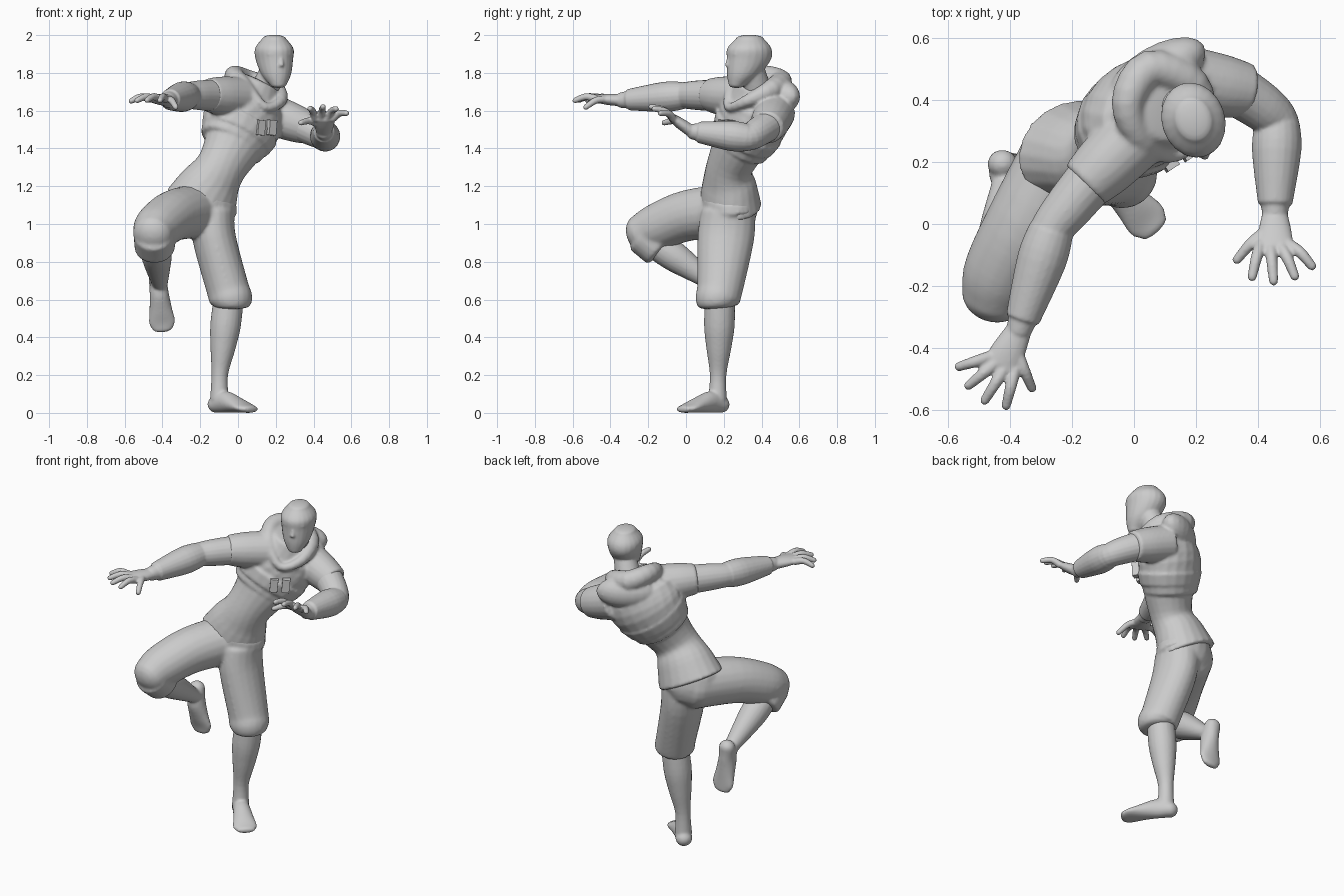
import bpy, bmesh, math
from mathutils import Vector as V

if "Cube" in bpy.data.objects:
    bpy.data.objects.remove(bpy.data.objects["Cube"])

X, Z = V((1, 0, 0)), V((0, 0, 1))


def spline(g, i, t):
    """Catmull-Rom blend of control rows i and i + 1."""
    p, q, r, s = g(i - 1), g(i), g(i + 1), g(i + 2)
    return [b + t/2*(c - a + t*(2*a - 5*b + 4*c - d + t*(3*(b - c) + d - a))) for a, b, c, d in zip(p, q, r, s)]


def loft(name, pts, ref=X, yaw=None, closed=False, flat=False, cap=0.6, seg=20, sub=4):
    """Smooth tube through (x, y, z, half width along ref[, half depth]); yaw turns ref from start to end."""
    pts = [tuple(p) + tuple(p[3:4]) * (5 - len(p)) for p in pts]
    n = len(pts)
    g = (lambda k: pts[k % n]) if closed else (lambda k: pts[min(max(k, 0), n - 1)])
    dense = [spline(g, i, k / sub) for i in range(n if closed else n - 1) for k in range(sub)]
    if not closed:
        dense.append(pts[-1])
    m, rings = len(dense), []
    for i, p in enumerate(dense):
        a, b = (dense[i-1], dense[(i+1) % m]) if closed else (dense[max(i-1, 0)], dense[min(i+1, m-1)])
        t = Z if flat else (V(b[:3]) - V(a[:3])).normalized()
        s = ref
        if yaw:
            y = math.radians(yaw[0] + (yaw[1] - yaw[0]) * i / (m - 1))
            s = V((math.cos(y), math.sin(y), 0))
        s = (s - t * s.dot(t)).normalized()
        rings.append((V(p[:3]), t, s, t.cross(s), p[3], p[4]))

    def ends(ring, sign):
        c, t, s, d, a, b = ring
        angles = [k * math.pi / 9 for k in range(1, 5)]
        return [(c + t*sign*cap*min(a, b)*math.sin(q), t, s, d, a*math.cos(q), b*math.cos(q)) for q in angles]
    if not closed:
        rings = ends(rings[0], -1)[::-1] + rings + ends(rings[-1], 1)
    bm = bmesh.new()
    turn = [k * math.tau / seg for k in range(seg)]
    vs = [[bm.verts.new(c + s*a*math.cos(q) + d*b*math.sin(q)) for q in turn] for c, t, s, d, a, b in rings]
    for u, w in zip(vs, vs[1:] + (vs[:1] if closed else [])):
        for k in range(seg):
            bm.faces.new((u[k-1], u[k], w[k], w[k-1]))
    if not closed:
        bm.faces.new(vs[0])
        bm.faces.new(vs[-1])
    bmesh.ops.recalc_face_normals(bm, faces=bm.faces)
    me = bpy.data.meshes.new(name)
    bm.to_mesh(me)
    ob = bpy.data.objects.new(name, me)
    bpy.context.collection.objects.link(ob)
    return ob


def limb(name, joints, profile, **kw):
    """Tube along straight bones; profile pairs are (bone position, radius)."""
    def at(t):
        i = min(int(t), len(joints) - 2)
        return V(joints[i]).lerp(V(joints[i + 1]), t - i)
    return loft(name, [(*at(t), r) for t, r in profile], **kw)


def ball(name, loc, size, yaw=0):
    bpy.ops.mesh.primitive_uv_sphere_add(segments=20, ring_count=12, location=loc, rotation=(0, 0, math.radians(yaw)))
    ob = bpy.context.object
    ob.name, ob.scale = name, size
    return ob


def fuse(name, parts, voxel, smooth=4):
    """Join overlapping parts into one continuous smooth surface."""
    bpy.ops.object.select_all(action='DESELECT')
    for o in parts:
        o.select_set(True)
    bpy.context.view_layer.objects.active = parts[0]
    bpy.ops.object.transform_apply(location=True, rotation=True, scale=True)
    bpy.ops.object.join()
    ob = bpy.context.object
    ob.name = name
    r = ob.modifiers.new("Fuse", 'REMESH')
    r.mode, r.voxel_size, r.use_smooth_shade = 'VOXEL', voxel, True
    s = ob.modifiers.new("Soften", 'SMOOTH')
    s.factor, s.iterations = 0.5, smooth


def hand(wrist, forward, back, turn):
    """Palm with a thumb and four fingers fanned out from the wrist."""
    w, f, n = V(wrist), V(forward).normalized(), V(back).normalized()
    a = n.cross(f) * turn
    parts = [loft("palm", [(*w, .042, .032), (*(w + f*.07), .055, .03), (*(w + f*.125), .06, .023)], ref=a)]
    for i, length in enumerate((.19, .245, .25, .24, .225)):
        q = math.radians(-40 if i == 0 else i*16.5 - 34)
        tip = w + (f*math.cos(q) + a*math.sin(q))*length - n*(.045 if i == 0 else .015)
        base = w + f*.07 - a*.032 if i == 0 else w + f*.12 + a*(i - 2.5)*.031
        mid = base.lerp(tip, .5) + n*.016
        parts.append(loft("finger", [(*base, .021), (*mid, .019), (*tip, .0155)], ref=a, seg=10, cap=1))
    return parts


def arm(name, joints, forward, back, turn):
    """Bare arm, gauntlet and hand along root, shoulder, elbow, wrist."""
    fuse(name, [limb("skin", joints, [(.8, .085), (1.5, .078), (2, .07), (2.3, .074), (3, .041)], ref=Z),
                limb("gauntlet", joints, [(2, .073), (2.3, .08), (2.88, .056)], ref=Z, cap=.1)]
         + hand(joints[-1], forward, back, turn), .006)


def lower_leg(name, knee, ankle, heel, forward, up):
    """Calf and bare foot; heel is the sole point under the heel."""
    h, f, u = V(heel), V(forward).normalized(), V(up)
    profile = ((0, .045, .048), (.07, .058, .05), (.16, .042, .06), (.23, .026, .07), (.265, .02, .055))
    fuse(name, [limb("calf", [knee, ankle, h + u*.07 + f*.025], [(0, .08), (.35, .081), (.65, .066), (1, .044), (2, .05)]),
                loft("foot", [(*(h + f*d + u*r), r, w) for d, r, w in profile], ref=u, cap=1)], .008)


# Masked head: profile rows are height, forward offset, half width, half depth
yaw = 18
f = V((math.sin(math.radians(yaw)), -math.cos(math.radians(yaw)), 0))
side = V((-f.y, f.x, 0))
hc = V((.192, .335, 0))
rows = ((1.735, .07, .042, .042), (1.79, .035, .077, .086), (1.87, .002, .097, .119),
        (1.93, 0, .1, .119), (1.98, -.003, .063, .076))
fp = hc + f*.112
head = [loft("skull", [(*(hc + f*o + Z*z), a, b) for z, o, a, b in rows], yaw=(yaw, yaw), flat=True, cap=.35),
        loft("neck", [(.12, .39, 1.66, .08), (.185, .35, 1.82, .065)]),
        loft("nose", [(*(fp + Z*1.88), .011), (*(fp + f*.007 + Z*1.84), .016)]),
        ball("mouth", fp - f*.018 + Z*1.785, (.034, .022, .022), yaw)]
for s in (-1, 1):
    head.append(ball("brow", fp - f*.022 + side*s*.036 + Z*1.898, (.036, .022, .011), yaw + s*20))
fuse("masked_head", head, .007)

# Tunic: body, vest, band, sleeves, hood roll and hanging hood
right = ((0, .28, 1.67), (-.155, .13, 1.683), (-.267, -.02, 1.68), (-.372, -.345, 1.655))
left = ((.15, .47, 1.59), (.365, .43, 1.51), (.463, .325, 1.457), (.455, .03, 1.49))
sleeve = ((0, .11), (.6, .103), (1, .089))
body = ((-.2, .235, 1.1, .197, .162), (-.15, .23, 1.2, .168, .143), (-.09, .23, 1.3, .135, .12),
        (-.02, .285, 1.43, .165, .14), (.05, .36, 1.6, .215, .165), (.12, .37, 1.75, .11, .1))
vest = ((-.035, .285, 1.42, .182, .152), (.03, .355, 1.56, .222, .178), (.07, .37, 1.65, .205, .16))
hood = ((.05, .5, 1.755, .062), (-.02, .39, 1.785, .053), (.03, .265, 1.735, .042),
        (.14, .225, 1.62, .024), (.225, .32, 1.65, .032), (.19, .45, 1.71, .055))
fuse("hooded_tunic", [
    loft("body", body, yaw=(14, 34), cap=.1),
    loft("vest", vest, yaw=(30, 34), cap=.2),
    loft("chest_band", [(-.014, .302, 1.455, .2, .168), (.012, .332, 1.515, .221, .182)], yaw=(31, 33), cap=.1),
    limb("right_sleeve", right, sleeve, ref=Z, cap=.15),
    limb("left_sleeve", left, sleeve, ref=Z, cap=.15),
    loft("hood_roll", hood, ref=Z, closed=True),
    ball("hanging_hood", (.075, .49, 1.675), (.175, .085, .095), 30)], .009)

# Two chest pouches
for i in range(2):
    bpy.ops.mesh.primitive_cube_add(size=1, location=(.113 + i*.06, .2 + i*.034, 1.51), rotation=(0, .1, .58))
    o = bpy.context.object
    o.name, o.scale = "chest_pouch_%d" % (i + 1), (.045, .05, .08)
    b = o.modifiers.new("Bevel", 'BEVEL')
    b.width, b.segments = .012, 3

# Trousers: hips, standing leg, raised bent leg
standing = ((-.135, .225, 1.06, .115, .145), (-.125, .21, .92, .115, .15), (-.055, .18, .66, .113, .122),
            (-.037, .165, .6, .115, .117), (-.035, .165, .565, .097, .1))
thigh = ((-.215, .23, 1.07, .145), (-.34, .01, 1.045, .135), (-.425, -.15, .985, .125), (-.45, -.228, .95, .108))
fuse("trousers", [
    loft("hips", [(-.175, .23, 1.02, .15, .135), (-.185, .23, 1.08, .185, .15), (-.16, .23, 1.15, .17, .143)], yaw=(15, 18), cap=.3),
    loft("standing_leg", standing, cap=.15),
    loft("raised_thigh", thigh, cap=.8),
    loft("raised_cuff", [(-.445, -.225, .945, .108), (-.44, -.14, .875, .108)], cap=.2)], .01, 7)

# Lower legs, then arms with spread hands
lower_leg("standing_lower_leg", (-.05, .18, .6), (-.097, .17, .2), (-.115, .185, 0), (.67, -.74, 0), Z)
lower_leg("raised_lower_leg", (-.44, -.19, .915), (-.415, .14, .69), (-.425, .24, .71), (.1, -.05, -1), (0, -1, 0))
arm("right_arm", right, (-.45, -.88, .06), Z, -1)
arm("left_arm", left, (0, -.82, .57), (0, .57, .82), 1)
